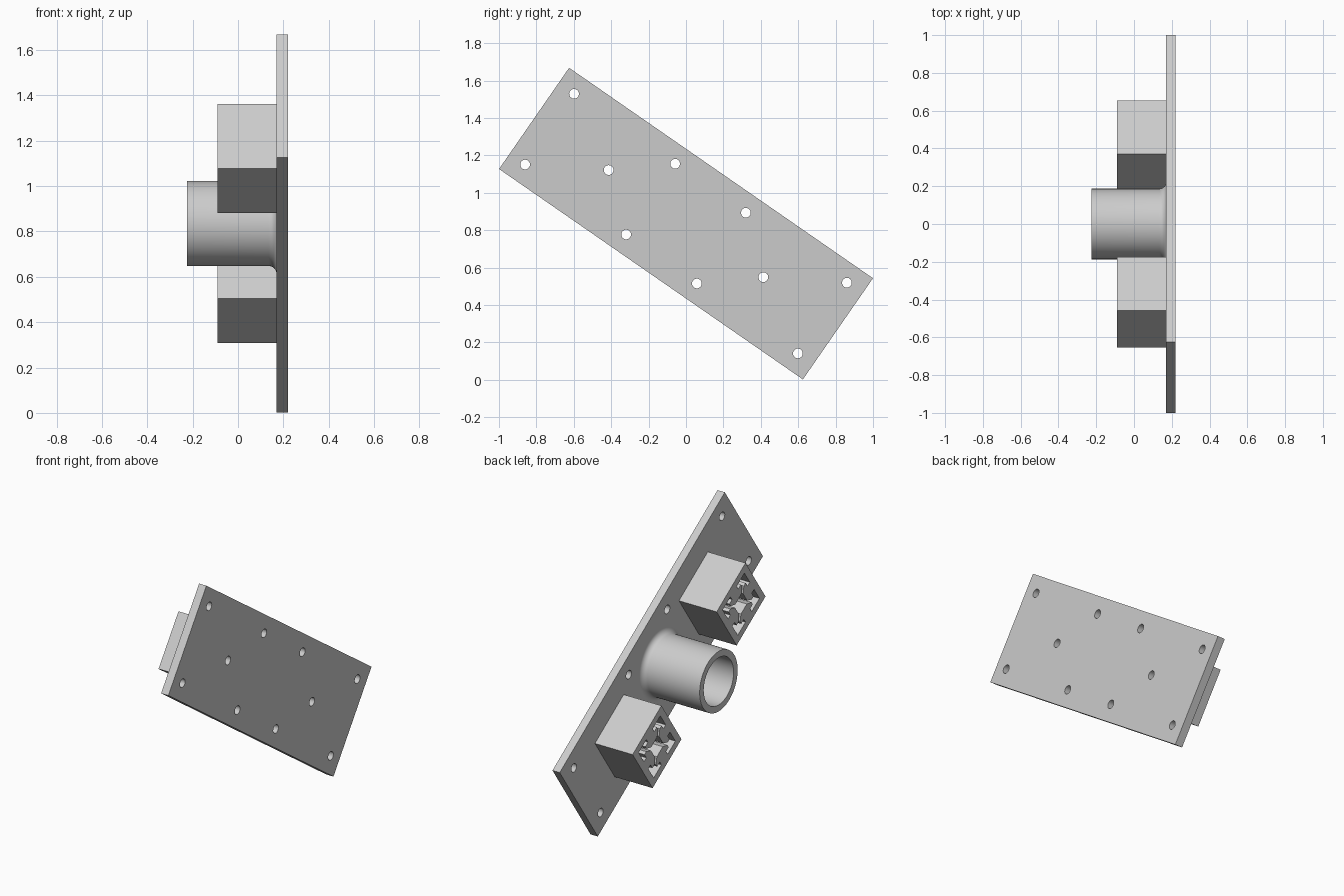
import bpy, bmesh, math
from mathutils import Matrix, Vector

cube = bpy.data.objects.get("Cube")
if cube:
    bpy.data.objects.remove(cube, do_unlink=True)

# One grey for the whole bracket
grey = bpy.data.materials.new("light grey")
grey.use_nodes = True
grey.diffuse_color = (0.6, 0.6, 0.6, 1)
grey.node_tree.nodes["Principled BSDF"].inputs["Base Color"].default_value = (0.6, 0.6, 0.6, 1)

# Working frame: long edge u, short edge v, thickness along world x
TILT = math.radians(34.7)
U = Vector((0, math.cos(TILT), -math.sin(TILT)))
V = Vector((0, math.sin(TILT), math.cos(TILT)))
FRAME = Matrix.Translation((0, 0, 0.835)) @ Matrix((U, V, (1, 0, 0))).transposed().to_4x4()

PLATE_IN, PLATE_OUT = 0.17, 0.22
BOX_END, TUBE_END = -0.09, -0.225
HALF_L, HALF_W = 0.988, 0.329
BOX_U = 0.503


def finish(name, bm):
    """Place a locally built mesh in the tilted frame and shade it."""
    bmesh.ops.remove_doubles(bm, verts=bm.verts, dist=1e-5)
    bmesh.ops.recalc_face_normals(bm, faces=bm.faces)
    bm.transform(FRAME)
    mesh = bpy.data.meshes.new(name)
    bm.to_mesh(mesh)
    bm.free()
    mesh.materials.append(grey)
    obj = bpy.data.objects.new(name, mesh)
    bpy.context.collection.objects.link(obj)
    bpy.ops.object.select_all(action='DESELECT')
    obj.select_set(True)
    bpy.context.view_layer.objects.active = obj
    bpy.ops.object.shade_smooth_by_angle(angle=math.radians(30))
    return obj


def rect(a, b):
    return [(-a, -b), (a, -b), (a, b), (-a, b)]


def circle(cu, cv, r, n=32):
    return [(cu + r * math.cos(math.tau * i / n), cv + r * math.sin(math.tau * i / n))
            for i in range(n)]


def extrude_outline(name, loops, h0, h1, shift=0):
    """Extrude a filled outline whose inner loops are holes."""
    curve = bpy.data.curves.new(name + "_outline", 'CURVE')
    curve.dimensions = '2D'
    curve.fill_mode = 'BOTH'
    curve.extrude = (h1 - h0) / 2
    for loop in loops:
        spline = curve.splines.new('POLY')
        spline.points.add(len(loop) - 1)
        for point, (x, y) in zip(spline.points, loop):
            point.co = (x, y, 0, 1)
        spline.use_cyclic_u = True
    temp = bpy.data.objects.new(name + "_outline", curve)
    bpy.context.collection.objects.link(temp)
    mesh = bpy.data.meshes.new_from_object(
        temp.evaluated_get(bpy.context.evaluated_depsgraph_get()))
    bpy.data.objects.remove(temp, do_unlink=True)
    bpy.data.curves.remove(curve)
    bm = bmesh.new()
    bm.from_mesh(mesh)
    bpy.data.meshes.remove(mesh)
    bm.transform(Matrix.Translation((shift, 0, (h0 + h1) / 2)))
    return finish(name, bm)


# Mounting plate with screw holes
holes = [(s * u, t * 0.23) for u in (0.887, 0.23) for s in (-1, 1) for t in (-1, 1)]
holes += [(-BOX_U, 0), (BOX_U, 0)]
extrude_outline("mounting_plate",
                [rect(HALF_L, HALF_W)] + [circle(u, v, 0.026) for u, v in holes],
                PLATE_IN, PLATE_OUT)

# Square sockets with a T-shaped key on each inner wall
INNER = 0.13
half_key = [(INNER, 0.037), (0.102, 0.037), (0.102, 0.069), (0.081, 0.069), (0.049, 0.035)]
side = [(r, -t) for r, t in half_key] + half_key[::-1] + [(INNER, INNER)]
cavity = []
for k in range(4):
    c, s = [(1, 0), (0, 1), (-1, 0), (0, -1)][k]
    cavity += [(c * r - s * t, s * r + c * t) for r, t in side]
for name, u in (("upper_socket", -BOX_U), ("lower_socket", BOX_U)):
    extrude_outline(name, [rect(0.1725, 0.1725), cavity], BOX_END, PLATE_IN, u)

# Central tube with a fillet where it meets the plate
R_IN, R_OUT, FILLET = 0.147, 0.187, 0.035
profile = [(R_IN, PLATE_IN), (R_IN, TUBE_END), (R_OUT, TUBE_END)]
for i in range(9):
    a = math.pi / 2 * i / 8
    profile.append((R_OUT + FILLET * (1 - math.cos(a)), PLATE_IN - FILLET * (1 - math.sin(a))))
bm = bmesh.new()
verts = [bm.verts.new((r, 0, h)) for r, h in profile]
edges = [bm.edges.new(pair) for pair in zip(verts, verts[1:])]
bmesh.ops.spin(bm, geom=verts + edges, cent=(0, 0, 0), axis=(0, 0, 1),
               angle=math.tau, steps=72, use_duplicate=False)
finish("centre_tube", bm)
